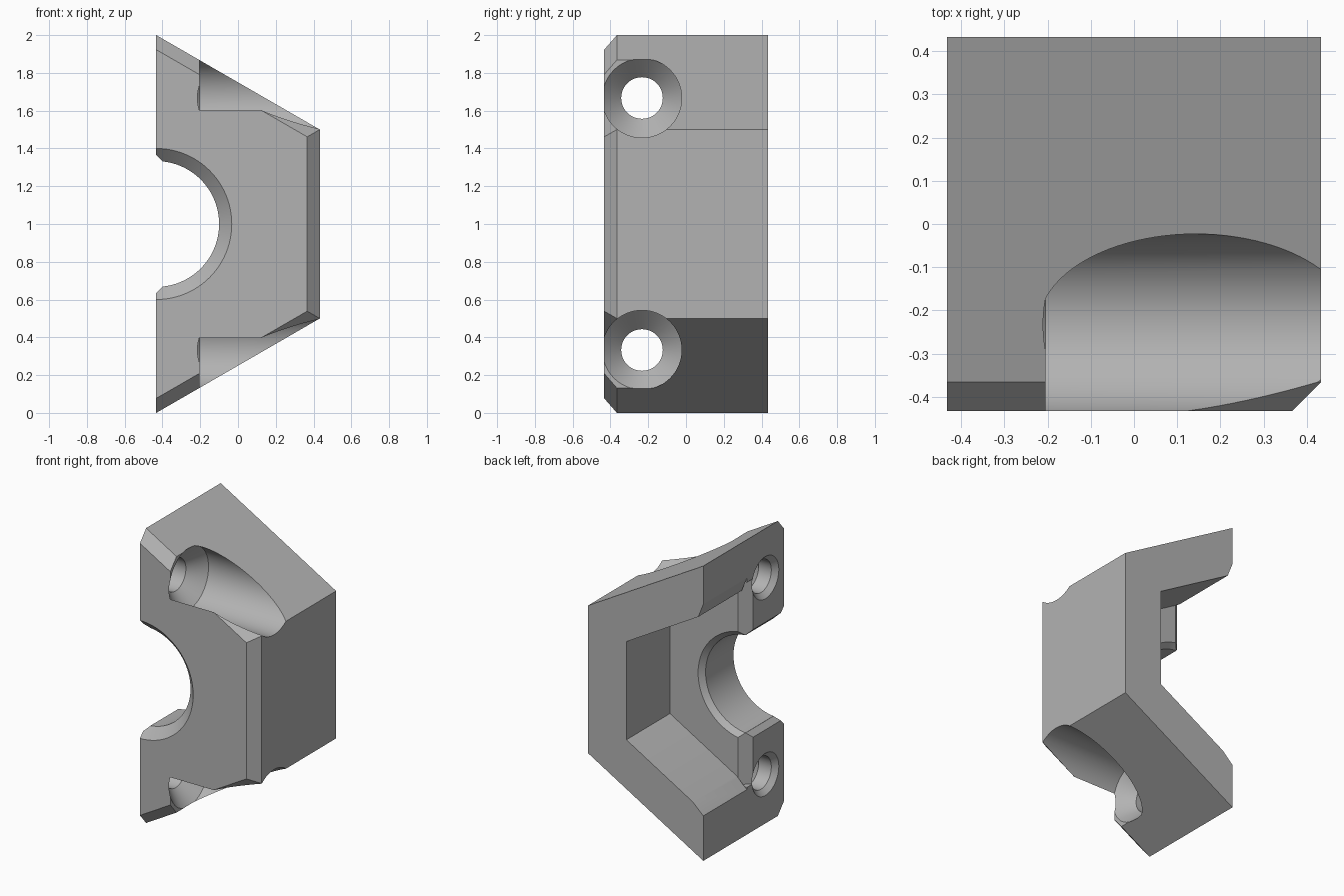
import bpy, bmesh, math
from mathutils import Vector

if "Cube" in bpy.data.objects:
    bpy.data.objects.remove(bpy.data.objects["Cube"], do_unlink=True)

J = -0.433          # joint plane of the clamp half
SEG = 96

grey = bpy.data.materials.new("plain_grey")
grey.use_nodes = True
grey.diffuse_color = (0.45, 0.45, 0.45, 1)
grey.node_tree.nodes["Principled BSDF"].inputs["Base Color"].default_value = (0.45, 0.45, 0.45, 1)


def loft(name, profile, stations, axis, centre=(0, 0)):
    """Scaled copies of a 2D profile along an axis, skinned and capped."""
    bm = bmesh.new()
    rings = []
    for t, s in stations:
        ring = []
        for a, b in profile:
            a, b = centre[0] + a * s, centre[1] + b * s
            co = {"x": (t, a, b), "y": (a, t, b), "z": (a, b, t)}[axis]
            ring.append(bm.verts.new(co))
        rings.append(ring)
    n = len(profile)
    for r0, r1 in zip(rings, rings[1:]):
        for i in range(n):
            k = (i + 1) % n
            bm.faces.new((r0[i], r0[k], r1[k], r1[i]))
    bm.faces.new(rings[0])
    bm.faces.new(rings[-1])
    bmesh.ops.recalc_face_normals(bm, faces=bm.faces)
    mesh = bpy.data.meshes.new(name)
    bm.to_mesh(mesh)
    bm.free()
    mesh.materials.append(grey)
    ob = bpy.data.objects.new(name, mesh)
    bpy.context.collection.objects.link(ob)
    return ob


circle = [(math.cos(2 * math.pi * i / SEG), math.sin(2 * math.pi * i / SEG)) for i in range(SEG)]
h = math.sqrt(3) / 2

# Half hexagon body with a chamfered front rim
body = loft("clamp_half", [(0, 1), (h, 0.5), (h, -0.5), (0, -1)],
            [(-0.433, 0.923), (-0.366, 1), (0.433, 1)], "y", (J, 1))

# Hexagonal pocket in the back, widened where it meets the joint
pocket = [(-0.2, 0.76), (0, 0.74), (0.038, 0.645), (0.577, 0.333),
          (0.577, -0.333), (0.077, -0.622), (0, -0.695), (-0.2, -0.76)]
cutters = [loft("pocket_cutter", pocket, [(-0.034, 1), (0.6, 1)], "y", (J, 1))]

# Central bore, chamfered at both ends
cutters.append(loft("bore_cutter", circle,
                    [(-0.5, 0.467), (-0.366, 0.333), (-0.067, 0.333), (0, 0.4)], "y", (J, 1)))

# Chamfers along the joint: bore edges and pocket floor
cutters.append(loft("bore_edge_cutter", [(-0.1, 0.465), (0.033, 0.332), (0.033, -0.332), (-0.1, -0.465)],
                    [(-0.6, 1), (0.1, 1)], "y", (J, 1)))
cutters.append(loft("floor_edge_cutter", [(-0.1, -0.167), (0.067, 0), (-0.1, 0)],
                    [(0.32, 1), (1.71, 1)], "z", (J, -0.034)))

# Bolt holes with countersink, counterbore and clearance toward the front
for side in (-1, 1):
    z = 1 + side * 0.667
    cutters.append(loft("bolt_cutter", circle,
                        [(-0.5, 0.21), (-0.4, 0.11), (-0.305, 0.11), (-0.205, 0.21), (0.6, 0.21)],
                        "x", (-0.233, z)))
    cutters.append(loft("clearance_cutter", [(0, 0), (-0.5, 0), (-0.5, side * 0.6), (0, side * 0.6)],
                        [(-0.205, 1), (0.6, 1)], "x", (-0.233, z)))

for c in cutters:
    c.hide_render = True
    mod = body.modifiers.new(c.name, "BOOLEAN")
    mod.operation = "DIFFERENCE"
    mod.solver = "EXACT"
    mod.object = c

# Bake the cuts and drop the cutters
bpy.context.view_layer.update()
result = bpy.data.meshes.new_from_object(body.evaluated_get(bpy.context.evaluated_depsgraph_get()))
body.modifiers.clear()
body.data = result
for c in cutters:
    bpy.data.objects.remove(c, do_unlink=True)

# One material slot, smooth bores, crisp edges
body.data.materials.clear()
body.data.materials.append(grey)
for p in body.data.polygons:
    p.material_index = 0
bpy.ops.object.select_all(action="DESELECT")
body.select_set(True)
bpy.context.view_layer.objects.active = body
bpy.ops.object.shade_smooth_by_angle(angle=math.radians(20))
